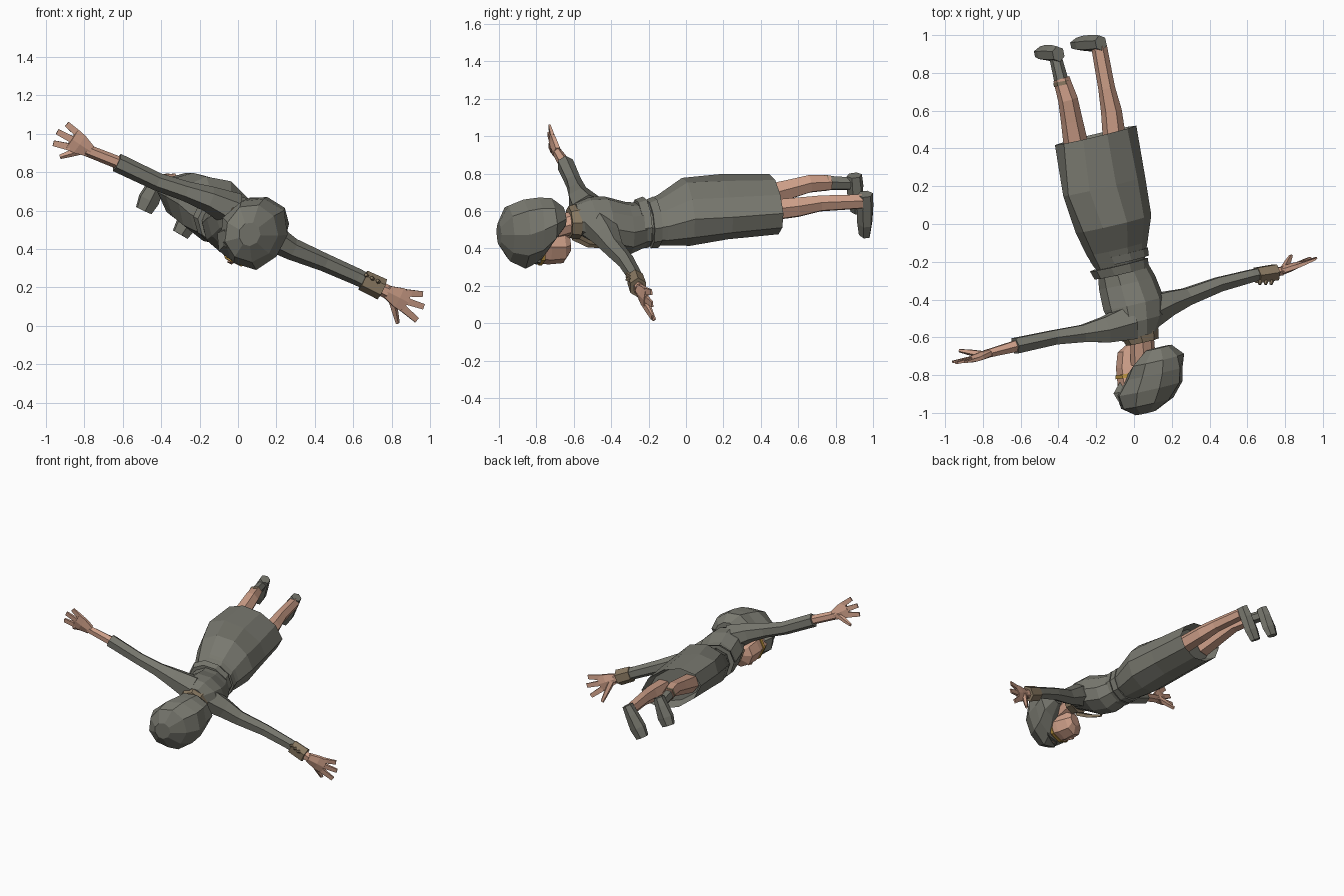
import bpy, bmesh, math, random
from mathutils import Vector

random.seed(4)
if "Cube" in bpy.data.objects:
    bpy.data.objects.remove(bpy.data.objects["Cube"], do_unlink=True)


def material(name, colour):
    mat = bpy.data.materials.new(name)
    mat.use_nodes = True
    mat.diffuse_color = (*colour, 1)
    mat.node_tree.nodes["Principled BSDF"].inputs["Base Color"].default_value = (*colour, 1)
    return mat


GREY = material("grey cloth", (.19, .19, .16))
SKIN = material("warm skin", (.62, .35, .25))
BROWN = material("brown leather", (.25, .19, .12))
GOLD = material("gold trim", (.5, .29, .05))

# Body frame: across the shoulders, towards the head, out of the chest
ACROSS = Vector((.87, .25, -.42)).normalized()
UP = Vector((.22, -.97, -.05)).normalized()
CHEST = ACROSS.cross(UP).normalized()
if CHEST.z > 0:
    CHEST = -CHEST


def loft(name, mat, sections, hint=ACROSS, axis=None, sides=8, jitter=0.0):
    """Skin a tube over sections given as x, y, z, half width, half depth."""
    bm = bmesh.new()
    centres = [Vector(s[:3]) for s in sections]
    rings = []
    for i, s in enumerate(sections):
        tangent = axis or (centres[min(i + 1, len(centres) - 1)] - centres[max(i - 1, 0)])
        tangent = tangent.normalized()
        wide = (hint - tangent * hint.dot(tangent)).normalized()
        deep = tangent.cross(wide)
        ring = []
        for k in range(sides):
            ang = math.tau * (k + .5) / sides
            grow = 1.05 + random.uniform(-jitter, jitter)
            ring.append(bm.verts.new(centres[i] + grow * (
                wide * s[3] * math.cos(ang) + deep * s[4] * math.sin(ang))))
        rings.append(ring)
    for low, high in zip(rings, rings[1:]):
        for k in range(sides):
            n = (k + 1) % sides
            bm.faces.new((low[k], low[n], high[n], high[k]))
    bm.faces.new(rings[0][::-1])
    bm.faces.new(rings[-1])
    bmesh.ops.recalc_face_normals(bm, faces=bm.faces)
    mesh = bpy.data.meshes.new(name)
    bm.to_mesh(mesh)
    bm.free()
    mesh.materials.append(mat)
    obj = bpy.data.objects.new(name, mesh)
    bpy.context.collection.objects.link(obj)
    return obj


# Skirt with a hollow hem, starting inside the hem
loft("skirt", GREY, [
    (-.19, .40, .64, .20, .11), (-.2, .47, .64, .22, .135),
    (-.16, .2, .62, .23, .145), (-.11, 0, .595, .205, .16),
    (-.09, -.13, .55, .165, .125), (-.07, -.22, .53, .13, .105)],
    axis=UP, sides=10, jitter=.04)

# Torso and layered belt
loft("torso", GREY, [
    (-.07, -.2, .53, .125, .1), (-.035, -.31, .51, .15, .13),
    (0, -.42, .53, .16, .135), (.02, -.51, .555, .145, .11),
    (.035, -.59, .56, .085, .075)], axis=UP, sides=10, jitter=.02)
for i, (start, end) in enumerate(((-.16, -.2), (-.215, -.26))):
    loft(f"belt_{i}", GREY, [
        (-.08, start, .54, .155, .125), (-.065, end, .53, .145, .12)],
        axis=UP, sides=10)

# Sleeves
SIDE = Vector((0, 1, 0))
loft("left_sleeve", GREY, [
    (.05, -.48, .54, .1, .09), (.18, -.42, .46, .07, .07),
    (.28, -.385, .4, .05, .055), (.45, -.32, .33, .042, .045),
    (.62, -.275, .255, .036, .042), (.68, -.262, .225, .035, .04)], SIDE, sides=6)
loft("right_sleeve", GREY, [
    (-.02, -.52, .6, .1, .09), (-.15, -.56, .66, .075, .065),
    (-.27, -.58, .7, .05, .05), (-.42, -.6, .75, .042, .045),
    (-.63, -.645, .85, .045, .047)], SIDE, sides=6)

# Wrists and studded cuff
loft("left_wrist", SKIN, [(.66, -.265, .235, .03, .03), (.78, -.25, .175, .024, .035)], SIDE, sides=6)
loft("right_wrist", SKIN, [(-.6, -.64, .84, .034, .032), (-.79, -.69, .915, .022, .03)], SIDE, sides=6)
loft("cuff", BROWN, [(.65, -.272, .238, .045, .052), (.75, -.256, .19, .046, .055)], SIDE, sides=6)
for i in range(3):
    base = Vector((.67 + .03 * i, -.3, .26 - .015 * i))
    tip = base + Vector((-.005, -.02, .006))
    loft(f"cuff_stud_{i}", BROWN, [(*base, .012, .012), (*tip, .008, .008)], sides=6)


def hand(side, wrist, knuckles, tips, thumb_tip):
    """Flat palm that fans into three fingers and a thumb."""
    wrist, knuckles = Vector(wrist), Vector(knuckles)
    spread = Vector(tips[0]) - Vector(tips[-1])
    middle = wrist.lerp(knuckles, .6)
    loft(f"{side}_palm", SKIN, [
        (*wrist, .035, .022), (*middle, .06, .02), (*knuckles, .065, .014)], spread, sides=6)
    for i, tip in enumerate(tips):
        root = knuckles + spread.normalized() * (.04 - .04 * i) - (knuckles - wrist) * .15
        loft(f"{side}_finger_{i}", SKIN, [(*root, .025, .014), (*tip, .02, .007)], spread, sides=4)
    root = wrist.lerp(knuckles, .2)
    bend = root.lerp(Vector(thumb_tip), .6)
    loft(f"{side}_thumb", SKIN, [
        (*root, .024, .02), (*bend, .018, .016), (*thumb_tip, .012, .009)], spread, sides=5)


hand("left", (.77, -.252, .18), (.88, -.212, .125),
     [(.96, -.185, .165), (.965, -.18, .1), (.93, -.18, .03)], (.83, -.17, .015))
hand("right", (-.77, -.685, .91), (-.865, -.72, .972),
     [(-.89, -.73, 1.05), (-.94, -.735, 1.01), (-.96, -.73, .95)], (-.925, -.67, .88))

# Neck, collar and lapel
loft("neck", SKIN, [(.04, -.56, .55, .06, .055), (.05, -.74, .5, .065, .06)])
loft("collar", BROWN, [(.03, -.575, .545, .1, .09), (.045, -.625, .54, .085, .08)], axis=UP)
loft("lapel", BROWN, [(-.02, -.61, .47, .06, .015), (-.05, -.53, .43, .05, .015),
                      (-.08, -.45, .41, .012, .01)], sides=4)

# Face with nose, gold brow band, and faceted hair
loft("face", SKIN, [
    (.01, -.625, .42, .045, .045), (0, -.66, .41, .085, .085),
    (.01, -.74, .415, .105, .095), (.03, -.84, .43, .115, .1)], axis=UP)
nose = Vector((.005, -.73, .42)) + CHEST * .09
loft("nose", SKIN, [(*(nose - UP * .025), .018, .022), (*(nose + UP * .045), .008, .008)], sides=4)
loft("brow_band", GOLD, [(.018, -.775, .42, .115, .104), (.02, -.795, .422, .117, .106)], axis=UP)
loft("hair", GREY, [
    (.13, -.655, .57, .07, .05), (.125, -.72, .55, .135, .115),
    (.105, -.79, .51, .155, .165), (.085, -.87, .485, .17, .18),
    (.065, -.95, .48, .135, .145), (.06, -1.0, .475, .055, .06)],
    sides=9, axis=UP, jitter=.05)
loft("fringe", GREY, [
    (.04, -.8, .41, .12, .09), (.0, -.87, .43, .12, .1), (.01, -.94, .46, .09, .09)],
    axis=UP, sides=7, jitter=.04)

# Legs and the one tall boot
loft("left_leg", SKIN, [
    (-.1, .42, .6, .06, .06), (-.12, .6, .62, .052, .055),
    (-.145, .72, .64, .042, .045), (-.185, .94, .65, .04, .04)], sides=6)
loft("right_leg", SKIN, [
    (-.3, .38, .67, .065, .065), (-.33, .55, .715, .055, .055),
    (-.35, .66, .745, .05, .05), (-.385, .77, .75, .042, .042)], sides=6)
loft("right_boot_shaft", GREY, [(-.38, .74, .75, .036, .04), (-.42, .9, .745, .03, .035)], sides=6)
loft("right_boot_top", BROWN, [(-.378, .735, .75, .044, .045), (-.382, .755, .75, .044, .045)], sides=6)


def shoe(side, heel, toe):
    heel, toe = Vector(heel), Vector(toe)
    shape = ((0, .035, .04), (.3, .045, .044), (.7, .058, .04), (1, .046, .03))
    loft(f"{side}_shoe", GREY, [(*heel.lerp(toe, t), a, b) for t, a, b in shape], sides=6)


shoe("left", (-.175, .958, .69), (-.3, .955, .475))
shoe("right", (-.4, .9, .79), (-.49, .91, .6))
